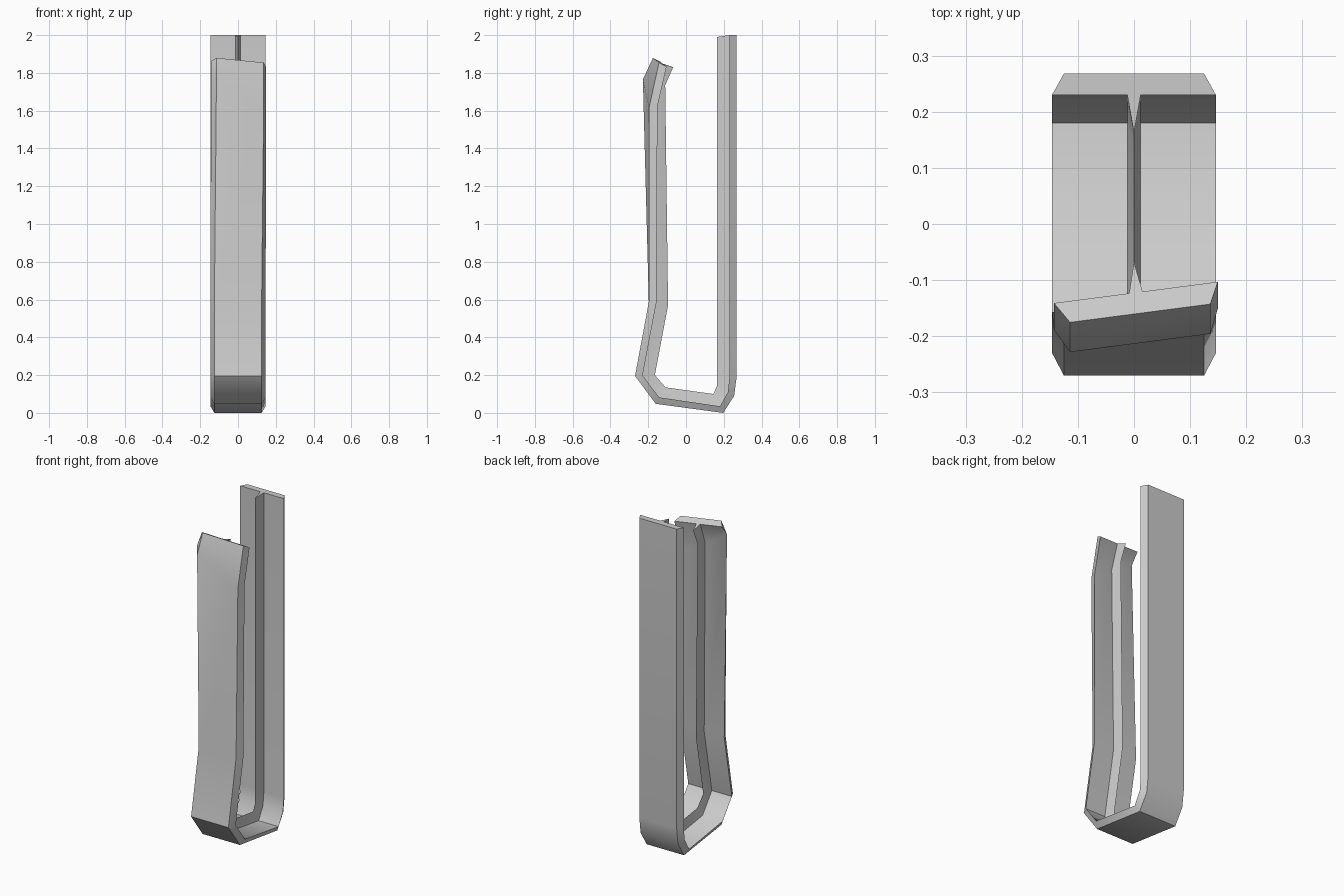
import bpy, bmesh

if "Cube" in bpy.data.objects:
    bpy.data.objects.remove(bpy.data.objects["Cube"])

# Stations along the bent strip:
# outer (y, z), shoulder (y, z), ridge tip (y, z), skew (dy/dx, dz/dx), x shift
STATIONS = [
    ((0.268, 2.00), (0.23, 2.00), (0.163, 1.99), (0, 0), 0),
    ((0.268, 0.19), (0.23, 0.19), (0.163, 0.19), (0, 0), 0),
    ((0.255, 0.09), (0.222, 0.11), (0.165, 0.145), (0, 0), 0),
    ((0.197, 0.00), (0.180, 0.035), (0.145, 0.10), (0, 0), 0),
    ((-0.160, 0.048), (-0.142, 0.082), (-0.108, 0.135), (0, 0), 0),
    ((-0.270, 0.195), (-0.230, 0.198), (-0.165, 0.20), (0, 0), 0),
    ((-0.197, 0.587), (-0.157, 0.582), (-0.095, 0.57), (0, 0), 0),
    ((-0.212, 1.69), (-0.170, 1.71), (-0.110, 1.735), (0.13, -0.6), 0.011),
    ((-0.159, 1.867), (-0.122, 1.848), (-0.068, 1.83), (0.13, -0.1), 0.011),
]
# Cross-section: x and which of the three depth lines it lies on
SECTION = [(-0.125, 0), (0.125, 0), (0.146, 1), (0.012, 1),
           (0.0, 2), (-0.012, 1), (-0.146, 1)]
SHIFT = (1.0, 0.3, 0.0)

# Bent clip strip with a V ridge on the inside
bm = bmesh.new()
rings = []
for st in STATIONS:
    ring = []
    for x, k in SECTION:
        y, z = st[k]
        dy, dz = st[3]
        ring.append(bm.verts.new((x + st[4] * SHIFT[k], y + dy * x, z + dz * x)))
    rings.append(ring)
n = len(SECTION)
for a, b in zip(rings, rings[1:]):
    for i in range(n):
        j = (i + 1) % n
        bm.faces.new((a[i], a[j], b[j], b[i]))
bm.faces.new(rings[0][::-1])
bm.faces.new(rings[-1])
bmesh.ops.recalc_face_normals(bm, faces=bm.faces[:])

mesh = bpy.data.meshes.new("clip_strip")
bm.to_mesh(mesh)
bm.free()
clip = bpy.data.objects.new("clip_strip", mesh)
bpy.context.collection.objects.link(clip)

# Smooth bends, crisp lengthwise edges
bpy.context.view_layer.objects.active = clip
clip.select_set(True)
bpy.ops.object.shade_smooth_by_angle(angle=0.8)
